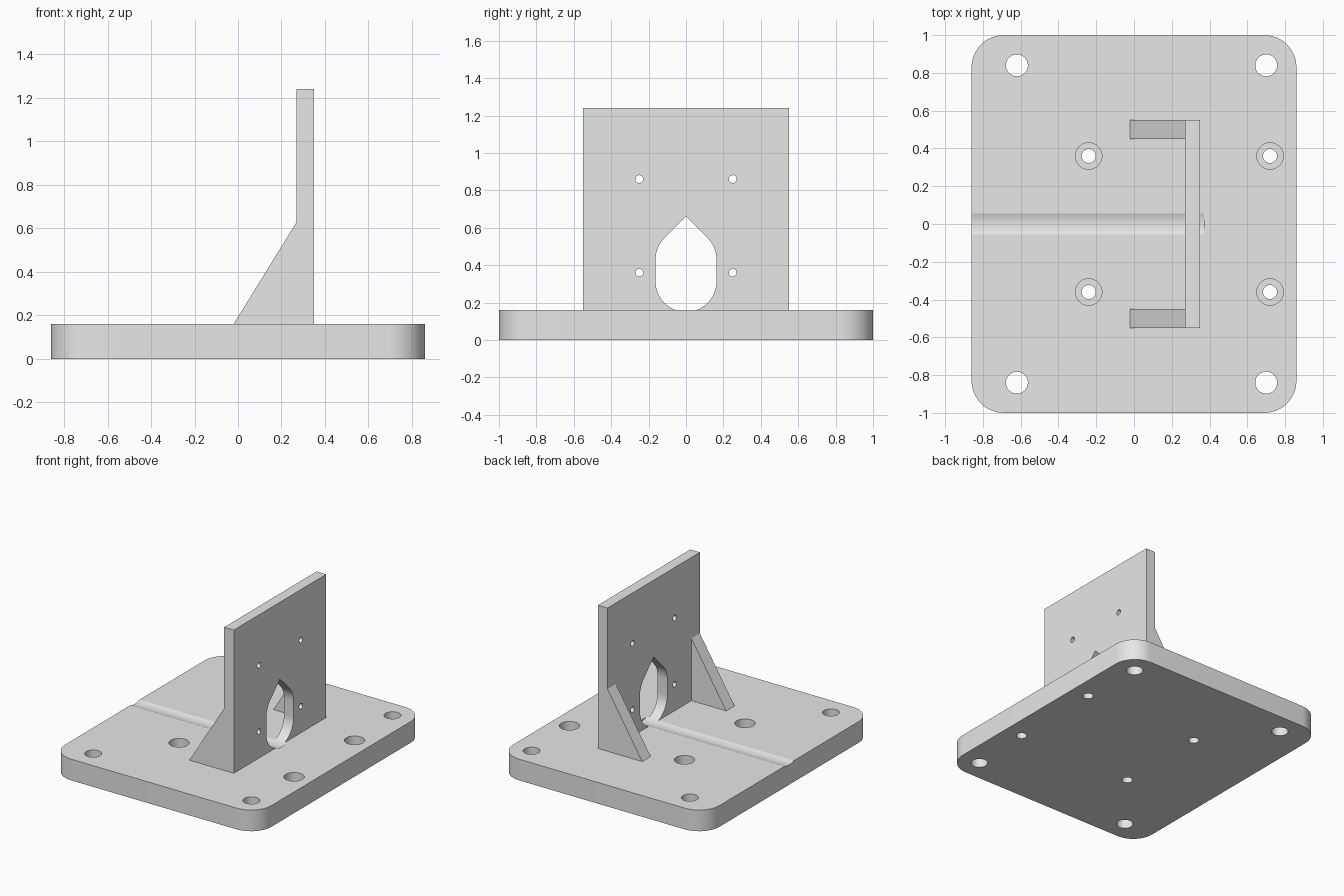
import bpy, bmesh, math
from math import cos, sin, radians
from mathutils import Vector

if "Cube" in bpy.data.objects:
    bpy.data.objects.remove(bpy.data.objects["Cube"])

grey = bpy.data.materials.new("light grey")
grey.diffuse_color = (0.8, 0.8, 0.8, 1)
grey.use_nodes = True
grey.node_tree.nodes["Principled BSDF"].inputs["Base Color"].default_value = grey.diffuse_color

BASE_X, BASE_Y, BASE_H = 0.86, 1.0, 0.16
PLATE_X0, PLATE_X1, PLATE_Y, PLATE_TOP = 0.27, 0.35, 0.55, 1.24


def prism(name, points, axis, lo, hi):
    """Extrude a 2D outline along an axis: x uses (y, z), y uses (x, z), z uses (x, y)."""
    place = {"x": lambda a, b: (lo, a, b),
             "y": lambda a, b: (a, lo, b),
             "z": lambda a, b: (a, b, lo)}[axis]
    step = {"x": (1, 0, 0), "y": (0, 1, 0), "z": (0, 0, 1)}[axis]
    bm = bmesh.new()
    face = bm.faces.new([bm.verts.new(place(*p)) for p in points])
    res = bmesh.ops.extrude_face_region(bm, geom=[face])
    verts = [v for v in res["geom"] if isinstance(v, bmesh.types.BMVert)]
    bmesh.ops.translate(bm, verts=verts, vec=Vector(step) * (hi - lo))
    bmesh.ops.recalc_face_normals(bm, faces=bm.faces)
    mesh = bpy.data.meshes.new(name)
    bm.to_mesh(mesh)
    bm.free()
    mesh.materials.append(grey)
    obj = bpy.data.objects.new(name, mesh)
    bpy.context.collection.objects.link(obj)
    return obj


def arc(cx, cy, r, a0, a1, n):
    return [(cx + r * cos(radians(a0 + (a1 - a0) * i / n)),
             cy + r * sin(radians(a0 + (a1 - a0) * i / n))) for i in range(n + 1)]


def circle(cx, cy, r, n=48):
    return arc(cx, cy, r, 0, 360, n)[:-1]


def activate(obj):
    bpy.ops.object.select_all(action="DESELECT")
    obj.select_set(True)
    bpy.context.view_layer.objects.active = obj


def cut(obj, points, axis, lo, hi):
    cutter = prism("cutter", points, axis, lo, hi)
    cutter.hide_render = True
    mod = obj.modifiers.new("cut", "BOOLEAN")
    mod.operation, mod.solver, mod.object = "DIFFERENCE", "EXACT", cutter
    activate(obj)
    bpy.ops.object.modifier_apply(modifier=mod.name)
    bpy.data.objects.remove(cutter, do_unlink=True)


# Slot outline: round bottom, straight sides, pointed 45 degree roof
R, LOW, HIGH = 0.163, 0.313, 0.43
slot = (arc(0, LOW, R, 180, 360, 32) + arc(0, HIGH, R, 0, 45, 8)
        + [(0, HIGH + R * math.sqrt(2))] + arc(0, HIGH, R, 135, 180, 8))

# Base slab with rounded corners
r = 0.17
cx, cy = BASE_X - r, BASE_Y - r
outline = (arc(cx, cy, r, 0, 90, 12) + arc(-cx, cy, r, 90, 180, 12)
           + arc(-cx, -cy, r, 180, 270, 12) + arc(cx, -cy, r, 270, 360, 12))
base = prism("base_slab", outline, "z", 0, BASE_H)
for s in (-1, 1):
    # Corner mounting holes
    for x in (-0.62, 0.70):
        cut(base, circle(x, s * 0.84, 0.058), "z", -0.1, 0.3)
    # Counterbored screw holes
    for x in (-0.24, 0.72):
        cut(base, circle(x, s * 0.36, 0.037), "z", -0.1, 0.3)
        cut(base, circle(x, s * 0.36, 0.07), "z", 0.06, 0.3)
# Shallow groove left by the slot outline
cut(base, slot, "x", -1, 0.37)

# Upright plate with the pointed opening and four screw holes
plate = prism("upright_plate", [(-PLATE_Y, BASE_H), (PLATE_Y, BASE_H),
                                (PLATE_Y, PLATE_TOP), (-PLATE_Y, PLATE_TOP)],
              "x", PLATE_X0, PLATE_X1)
cut(plate, slot, "x", 0.1, 0.5)
for y in (-0.25, 0.25):
    for z in (0.36, 0.86):
        cut(plate, circle(y, z, 0.021, 32), "x", 0.1, 0.5)

# Triangular side braces
brace = [(-0.02, BASE_H), (PLATE_X0, BASE_H), (PLATE_X0, 0.63)]
braces = [prism("front_brace", brace, "y", -PLATE_Y, -0.45),
          prism("back_brace", brace, "y", 0.45, PLATE_Y)]

for obj in [base, plate] + braces:
    activate(obj)
    bpy.ops.object.shade_smooth_by_angle(angle=radians(15))
